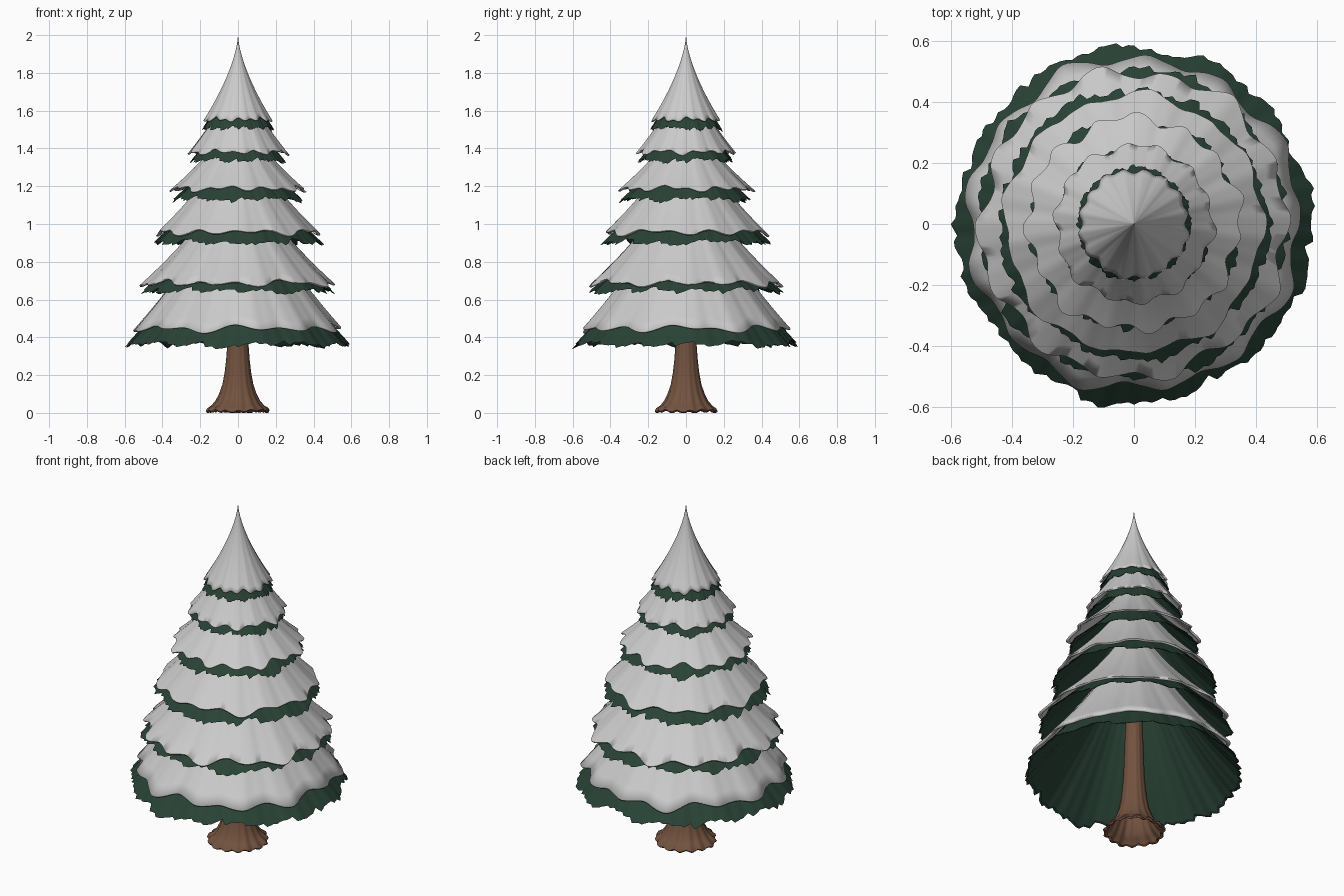
import bpy, bmesh, math, random

if "Cube" in bpy.data.objects:
    bpy.data.objects.remove(bpy.data.objects["Cube"])

random.seed(4)
N = 192  # segments around


def material(name, rgb):
    m = bpy.data.materials.new(name)
    m.diffuse_color = (*rgb, 1)
    m.use_nodes = True
    m.node_tree.nodes["Principled BSDF"].inputs["Base Color"].default_value = m.diffuse_color
    return m


GREEN = material("needles", (0.022, 0.055, 0.036))
WHITE = material("snow", (0.8, 0.8, 0.8))
BROWN = material("bark", (0.17, 0.085, 0.05))


def loft(name, rings, mat, cap_end=False, angle=50):
    """Skin a list of rings; each ring is N (radius, z) pairs around the z axis."""
    bm = bmesh.new()
    loops = []
    for ring in rings:
        loops.append([bm.verts.new((r * math.cos(2 * math.pi * i / N),
                                    r * math.sin(2 * math.pi * i / N), z))
                      for i, (r, z) in enumerate(ring)])
    for a, b in zip(loops, loops[1:]):
        for i in range(N):
            j = (i + 1) % N
            bm.faces.new((a[i], a[j], b[j], b[i]))
    if cap_end:
        bm.faces.new(loops[-1])
    me = bpy.data.meshes.new(name)
    bm.to_mesh(me)
    bm.free()
    ob = bpy.data.objects.new(name, me)
    bpy.context.collection.objects.link(ob)
    me.materials.append(mat)
    bpy.context.view_layer.objects.active = ob
    ob.select_set(True)
    bpy.ops.object.shade_smooth_by_angle(angle=math.radians(angle))
    ob.select_set(False)
    return ob


def waves(parts):
    """Periodic sum of sines with random phases: parts = (frequency, amplitude)."""
    ps = [(f, a, random.uniform(0, 6.28)) for f, a in parts]
    return [sum(a * math.sin(f * 2 * math.pi * i / N + p) for f, a, p in ps)
            for i in range(N)]


def skirt(name, R, z0, apex, mat, edge, ridge, lip, angle):
    """Concave cone; edge = ragged hem offset in z, ridge = radial fluting."""
    H = apex - z0
    rings = []
    rows = 13
    for k in range(rows + 1):
        s = k / rows
        ring = []
        for i in range(N):
            d = edge[i] / H
            t = d + (0.9995 - d) * s ** 1.15
            ring.append((R * (1 - t) ** 1.55 * (1 + ridge[i] * (1 - 0.6 * s)), z0 + t * H))
        rings.append(ring)
    # rolled hem turned underneath
    under = [[(r - dr, z + dz) for r, z in rings[0]] for dr, dz in lip]
    return loft(name, under + rings, mat, cap_end=True, angle=angle)


# needle radius, base z, apex z, then the same for the snow, and lobe count
tiers = [
    (0.582, 0.362, 1.36, 0.543, 0.450, 1.41, 13),
    (0.505, 0.645, 1.36, 0.500, 0.688, 1.41, 14),
    (0.442, 0.900, 1.55, 0.422, 0.958, 1.60, 13),
    (0.342, 1.130, 1.60, 0.347, 1.188, 1.66, 15),
    (0.250, 1.335, 1.80, 0.257, 1.382, 1.88, 14),
    (0.186, 1.505, 1.96, 0.178, 1.555, 2.00, 16),
]
for n, (gr, gz, ga, sr, sz, sa, lobes) in enumerate(tiers, 1):
    k = 0.45 + 0.55 * gr / 0.582
    # ragged green branches
    hem = waves([(lobes, 0.008 * k), (5, 0.007 * k)])
    tooth, size = 0.0, 1.0
    for i in range(N):
        if i % 3 == 0:
            tooth = random.uniform(-0.014, 0.008) * k
        hem[i] += tooth + (i % 3) * 0.004 * k
    skirt(f"branch_tier_{n}", gr, gz, ga, GREEN, hem,
          waves([(lobes, 0.013), (4, 0.008), (45, 0.006)]), [(0.014 * k, 0.006 * k)], 40)
    # snow blanket with soft scalloped hem
    hem = waves([(lobes, 0.011 * k), (8, 0.009 * k), (5, 0.006 * k)])
    skirt(f"snow_tier_{n}", sr, sz, sa, WHITE, hem,
          waves([(lobes, 0.013), (37, 0.003)]),
          [(0.024 * k, 0.002), (0.014 * k, -0.006 * k), (0.004, -0.006 * k)], 80)

# flared trunk with fluted root, open underneath
profile = [(0.145, 0.010), (0.156, 0.004), (0.164, 0.012), (0.158, 0.024), (0.135, 0.04),
           (0.115, 0.065), (0.098, 0.10), (0.081, 0.15), (0.070, 0.21),
           (0.062, 0.28), (0.056, 0.36), (0.050, 0.55), (0.035, 0.9), (0.02, 1.2)]
flute = waves([(15, 0.028), (6, 0.018)])
drop = waves([(15, 0.005), (4, 0.003)])
trunk = [[(r * (1 + flute[i] * min(1, 0.4 + max(0, r - 0.06) * 8)),
           max(0, z + (drop[i] if z < 0.03 else 0))) for i in range(N)]
         for r, z in profile]
loft("trunk", trunk, BROWN, cap_end=True)
